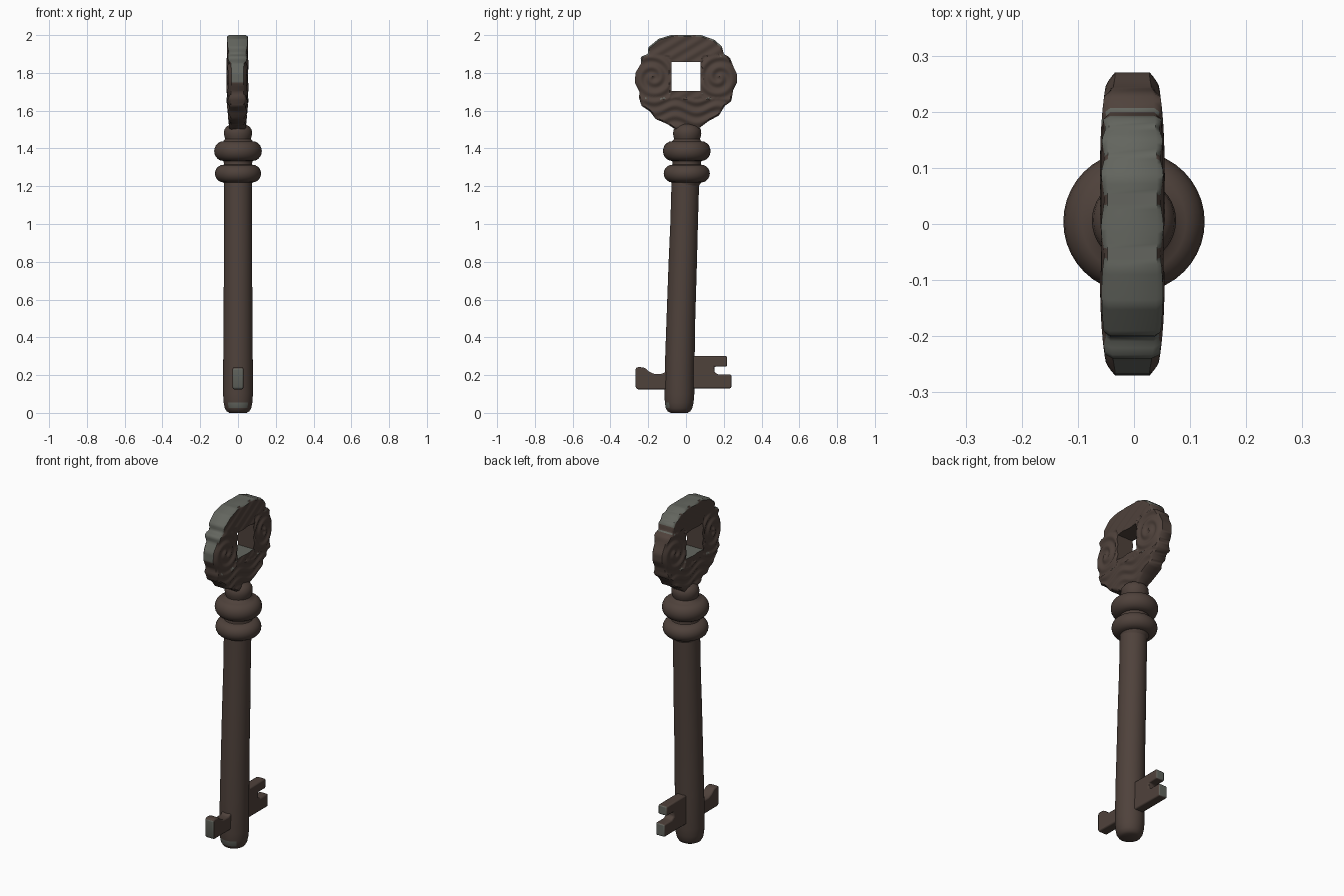
import bpy, bmesh, math

if "Cube" in bpy.data.objects:
    bpy.data.objects.remove(bpy.data.objects["Cube"])

def material(name, col):
    m = bpy.data.materials.new(name)
    m.diffuse_color = (*col, 1)
    m.use_nodes = True
    m.node_tree.nodes["Principled BSDF"].inputs["Base Color"].default_value = m.diffuse_color
    return m

BROWN = material("dark rusty brown", (0.078, 0.054, 0.044))
GREY = material("worn grey metal", (0.125, 0.131, 0.113))

def make(name, bm, is_grey, angle=45):
    """Finish a bmesh: outward normals, grey faces by rule, smooth shading."""
    bmesh.ops.recalc_face_normals(bm, faces=bm.faces[:])
    bm.normal_update()
    for f in bm.faces:
        f.material_index = int(is_grey(f.normal, f.calc_center_median()))
    me = bpy.data.meshes.new(name)
    bm.to_mesh(me)
    bm.free()
    me.materials.append(BROWN)
    me.materials.append(GREY)
    ob = bpy.data.objects.new(name, me)
    bpy.context.collection.objects.link(ob)
    bpy.ops.object.select_all(action='DESELECT')
    ob.select_set(True)
    bpy.context.view_layer.objects.active = ob
    bpy.ops.object.shade_smooth_by_angle(angle=math.radians(angle))
    return ob

def lathe(name, rings, is_grey, n=40):
    """Stack of circles (z, radius, y centre), capped at both ends."""
    bm = bmesh.new()
    loops = [[bm.verts.new((r * math.cos(2 * math.pi * i / n),
                            c + r * math.sin(2 * math.pi * i / n), z))
              for i in range(n)] for z, r, c in rings]
    for a, b in zip(loops, loops[1:]):
        for i in range(n):
            j = (i + 1) % n
            bm.faces.new((a[i], a[j], b[j], b[i]))
    bm.faces.new(loops[0])
    bm.faces.new(loops[-1])
    return make(name, bm, is_grey)

# slightly bent shaft with a rounded foot and a worn patch at the front
lathe("shaft", [(0, 0.045, -0.037), (0.008, 0.06, -0.037), (0.025, 0.07, -0.037),
                (0.055, 0.076, -0.036), (0.1, 0.079, -0.035), (0.3, 0.078, -0.032),
                (0.5, 0.076, -0.027), (0.8, 0.075, -0.017), (1.0, 0.073, -0.01),
                (1.24, 0.073, -0.003)],
      lambda n, c: 0.02 < c.z < 0.06 and n.y < -0.6 and abs(c.x) < 0.05)

# two collar rings and the neck, rounded cross-sections
def collar(z, half, r0, r1):
    return [(z + half * math.sin(a), r0 + (r1 - r0) * math.cos(a), 0.004)
            for a in [math.pi * (k / 10 - 0.5) for k in range(11)]]

lathe("collars_and_neck",
      [(1.2, 0.07, -0.002)] + collar(1.267, 0.047, 0.076, 0.122)
      + [(1.32, 0.074, 0.004)] + collar(1.386, 0.052, 0.078, 0.126)
      + [(1.45, 0.068, 0.005), (1.463, 0.072, 0.006), (1.48, 0.075, 0.006),
         (1.50, 0.072, 0.007), (1.517, 0.06, 0.007), (1.53, 0.035, 0.007)],
      lambda n, c: False)

# flat bow: carved ring between a square hole and a lobed outline
CZ, HALF = 1.78, 0.077
OUTLINE = [(0.08, 2.0), (0.15, 1.975), (0.19, 1.94), (0.2, 1.9), (0.232, 1.882),
           (0.25, 1.835), (0.27, 1.795), (0.27, 1.75), (0.25, 1.71), (0.24, 1.65),
           (0.205, 1.625), (0.175, 1.575), (0.12, 1.545), (0.06, 1.50),
           (0, 1.485), (-0.055, 1.50), (-0.1, 1.53), (-0.16, 1.555), (-0.19, 1.595),
           (-0.235, 1.625), (-0.248, 1.665), (-0.247, 1.70), (-0.27, 1.745),
           (-0.268, 1.80), (-0.238, 1.85), (-0.24, 1.885), (-0.202, 1.90),
           (-0.2, 1.935), (-0.145, 1.98), (-0.08, 2.0)]
POLAR = sorted((math.atan2(z - CZ, y) % (2 * math.pi), y, z - CZ) for y, z in OUTLINE)

def outer_radius(a):
    """Distance from the bow centre to the outline along angle a."""
    pts = [(POLAR[-1][0] - 2 * math.pi,) + POLAR[-1][1:]] + POLAR \
        + [(POLAR[0][0] + 2 * math.pi,) + POLAR[0][1:]]
    for (a0, y0, z0), (a1, y1, z1) in zip(pts, pts[1:]):
        if a0 <= a <= a1:
            dy, dz = y1 - y0, z1 - z0
            return (y0 * dz - z0 * dy) / (math.cos(a) * dz - math.sin(a) * dy)

def relief(y, z):
    """Scrolls at the sides, waves below, slanted grooves on top."""
    if z < 1.665:
        return 0.005 * math.sin((z + 0.018 * math.sin(y * 28)) * 2 * math.pi / 0.055)
    if abs(y) > 0.085 and z < 1.89:
        dy, dz = abs(y) - 0.175, z - 1.775
        return 0.005 * math.sin(math.hypot(dy, dz) * 2 * math.pi / 0.055 + math.atan2(dz, dy))
    return 0.0025 * math.sin((z - 0.6 * y) * 2 * math.pi / 0.06)

def half_thickness(y, z):
    t = 0.053 - 0.013 * min(1, (abs(y) / 0.26) ** 4)
    return t - 0.012 * max(0, min(1, (1.65 - z) / 0.13))

bm = bmesh.new()
N, R = 160, 24
loops = []
for i in range(N):
    a = 2 * math.pi * i / N
    cy, cz = math.cos(a), math.sin(a)
    r0, r1 = HALF / max(abs(cy), abs(cz)), outer_radius(a)
    side = []
    for k in range(R + 1):
        r = r0 + (r1 - 0.008 - r0) * k / R
        y, z = r * cy, CZ + r * cz
        side.append((y, z, half_thickness(y, z) + relief(y, z)))
    y, z = r1 * cy, CZ + r1 * cz
    side.append((y, z, half_thickness(y, z) - 0.009))
    pts = [(x - 0.003, y, z) for y, z, x in side]
    pts += [(-x - 0.003, y, z) for y, z, x in reversed(side)]
    loops.append([bm.verts.new(p) for p in pts])
for i in range(N):
    a, b = loops[i], loops[(i + 1) % N]
    for k in range(len(a)):
        m = (k + 1) % len(a)
        bm.faces.new((a[k], a[m], b[m], b[k]))

def bow_wear(n, c):
    if abs(n.x) > 0.75 or c.y > 0.205:
        return False
    return n.z > 0.3 or (n.y < -0.5 and c.z > 1.75 and c.y < -0.1)

make("bow", bm, bow_wear)

# two bits near the foot, worn at their tips
def bit(name, outline, tip):
    bm = bmesh.new()
    f = bm.faces.new([bm.verts.new((-0.028, y, z)) for y, z in outline])
    new = bmesh.ops.extrude_face_region(bm, geom=[f])["geom"]
    bmesh.ops.translate(bm, vec=(0.056, 0, 0),
                        verts=[v for v in new if isinstance(v, bmesh.types.BMVert)])
    ob = make(name, bm, lambda n, c: n.y * tip > 0.6 and abs(c.y) > 0.2, 40)
    bev = ob.modifiers.new("soft edges", 'BEVEL')
    bev.width, bev.segments = 0.007, 2

bit("notched_bit", [(-0.03, 0.13), (0.24, 0.13), (0.24, 0.203), (0.17, 0.203),
                    (0.15, 0.215), (0.15, 0.245), (0.218, 0.245), (0.218, 0.30),
                    (-0.03, 0.30)], 1)
bit("hooked_bit", [(-0.03, 0.125), (-0.26, 0.125), (-0.267, 0.14), (-0.267, 0.235),
                   (-0.255, 0.243), (-0.22, 0.24), (-0.195, 0.218), (-0.17, 0.207),
                   (-0.125, 0.207), (-0.105, 0.22), (-0.03, 0.22)], -1)
